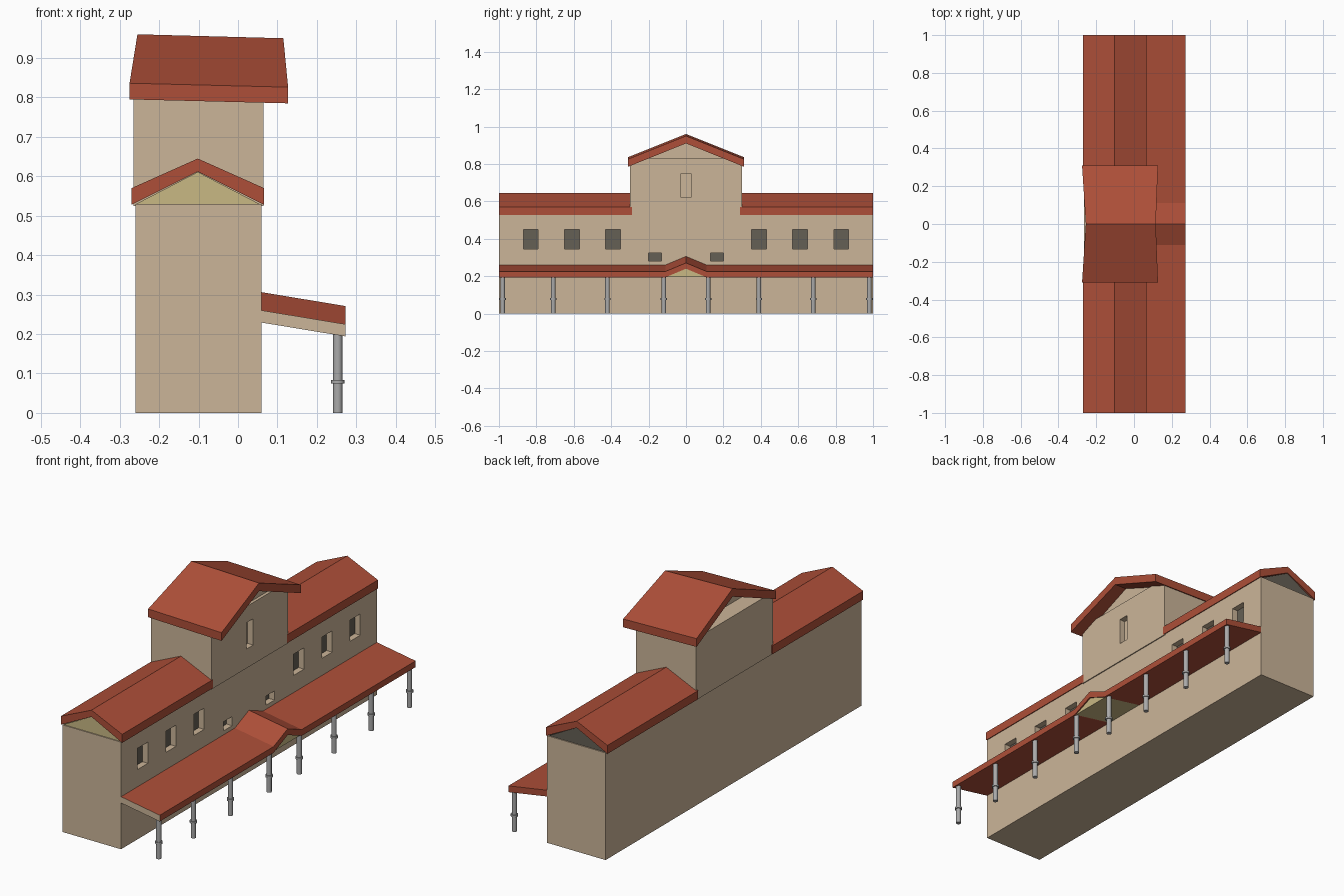
import bpy, bmesh, math
from mathutils import Matrix, Vector

if "Cube" in bpy.data.objects:
    bpy.data.objects.remove(bpy.data.objects["Cube"])


def material(name, rgb):
    m = bpy.data.materials.new(name)
    m.diffuse_color = (*rgb, 1)
    m.use_nodes = True
    m.node_tree.nodes["Principled BSDF"].inputs["Base Color"].default_value = m.diffuse_color
    return m


WALL = material("sandstone", (0.60, 0.46, 0.315))
ROOF = material("red_tile", (0.42, 0.078, 0.04))
KHAKI = material("khaki_gable", (0.58, 0.48, 0.23))
DARK = material("dark_opening", (0.13, 0.115, 0.09))
METAL = material("grey_metal", (0.40, 0.40, 0.40))


def finish(name, bm, *mats):
    bmesh.ops.recalc_face_normals(bm, faces=bm.faces)
    me = bpy.data.meshes.new(name)
    bm.to_mesh(me)
    bm.free()
    for m in mats:
        me.materials.append(m)
    ob = bpy.data.objects.new(name, me)
    bpy.context.collection.objects.link(ob)
    return ob


def prism(name, profile, place, *mats):
    """Closed prism; place(u, v, t) maps profile points at ends t=0 and t=1."""
    bm = bmesh.new()
    a, b = ([bm.verts.new(place(u, v, t)) for u, v in profile] for t in (0, 1))
    bm.faces.new(a)
    bm.faces.new(b)
    n = len(a)
    for i in range(n):
        j = (i + 1) % n
        bm.faces.new((a[i], a[j], b[j], b[i]))
    return finish(name, bm, *mats)


def along_x(x0, x1):
    return lambda u, v, t: (x0 + t * (x1 - x0), u, v)


def along_y(y0, y1):
    return lambda u, v, t: (u, y0 + t * (y1 - y0), v)


def boxes(name, spans, *mats):
    bm = bmesh.new()
    for lo, hi in spans:
        lo, hi = Vector(lo), Vector(hi)
        m = Matrix.Translation((lo + hi) / 2) @ Matrix.Diagonal((*(hi - lo), 1))
        bmesh.ops.create_cube(bm, size=1, matrix=m)
    return finish(name, bm, *mats)


def cut(ob, cutter):
    mod = ob.modifiers.new("openings", 'BOOLEAN')
    mod.operation = 'DIFFERENCE'
    mod.solver = 'EXACT'
    mod.object = cutter
    dg = bpy.context.evaluated_depsgraph_get()
    me = bpy.data.meshes.new_from_object(ob.evaluated_get(dg))
    ob.modifiers.clear()
    ob.data = me
    bpy.data.objects.remove(cutter)


# Main hall with recessed windows on the platform side
hall = boxes("main_hall", [((-0.26, -1, 0), (0.06, 1, 0.53))], WALL, DARK)
spans = []
for s in (-1, 1):
    for y in (0.39, 0.61, 0.83):
        spans.append(((0.03, s * y - 0.04, 0.345), (0.1, s * y + 0.04, 0.45)))
    spans.append(((0.03, s * 0.166 - 0.034, 0.28), (0.1, s * 0.166 + 0.034, 0.325)))
cut(hall, boxes("window_cutter", spans, WALL))
for p in hall.data.polygons:
    p.material_index = 1 if 0.0 < p.center.x < 0.035 and p.normal.x > 0.9 else 0

# Central tower with a tall recessed window, and its gable
tower = boxes("tower", [((-0.265, -0.3, 0.525), (0.065, 0.3, 0.83))], WALL)
cut(tower, boxes("tower_cutter", [((0.035, -0.026, 0.62), (0.1, 0.026, 0.75))], WALL))
prism("tower_gable", [(-0.24, 0.828), (0.24, 0.828), (0, 0.922)],
      along_x(-0.18, 0.05), WALL)


# Tower roof: slightly tilted slab, eaves longer than the ridge
def tower_place(u, v, t):
    k = abs(u) / 0.31
    x = (0.115 + 0.012 * k) if t else (-0.255 - 0.02 * k)
    return (x, u, v - 0.01 * t)


prism("tower_roof", [(-0.31, 0.795), (-0.31, 0.836), (0, 0.96), (0.31, 0.836),
                     (0.31, 0.795), (0, 0.92)], tower_place, ROOF)

# Wing roofs and the gable fillers below them
chevron = [(-0.27, 0.528), (-0.27, 0.57), (-0.102, 0.645), (0.066, 0.57),
           (0.066, 0.528), (-0.102, 0.612)]
gable = [(-0.26, 0.529), (0.056, 0.529), (-0.102, 0.611)]
for label, s, mat in (("front", -1, KHAKI), ("back", 1, DARK)):
    prism(label + "_wing_roof", chevron, along_y(s * 0.29, s), ROOF)
    prism(label + "_gable", gable, along_y(s * 0.3, s * 0.995), mat)


# Platform canopy sloping outwards, with a small peak in the middle
def canopy_place(u, v, t):
    return (0.06 + 0.212 * t, u, v - 0.035 * t)


top = [(-1, 0.26), (-0.11, 0.26), (0, 0.306), (0.11, 0.26), (1, 0.26)]
canopy = prism("canopy", top + [(u, v - 0.031) for u, v in reversed(top)],
               canopy_place, ROOF, WALL)
for p in canopy.data.polygons:
    p.material_index = 1 if p.normal.y < -0.9 else 0
prism("canopy_gable", [(-0.108, 0.23), (0.108, 0.23), (0, 0.274)],
      lambda u, v, t: canopy_place(u, v, t * 0.97), KHAKI)

# Columns with a collar ring
for i, y in enumerate((-0.98, -0.71, -0.42, -0.118, 0.118, 0.39, 0.68, 0.98)):
    bm = bmesh.new()
    for r, z0, z1 in ((0.012, 0, 0.2), (0.017, 0.074, 0.084)):
        bmesh.ops.create_cone(bm, cap_ends=True, segments=16, radius1=r, radius2=r,
                              depth=z1 - z0,
                              matrix=Matrix.Translation((0.253, y, (z0 + z1) / 2)))
    col = finish(f"column_{i + 1}", bm, METAL)
    for p in col.data.polygons:
        p.use_smooth = abs(p.normal.z) < 0.5
    col.data.set_sharp_from_angle(angle=math.radians(40))
